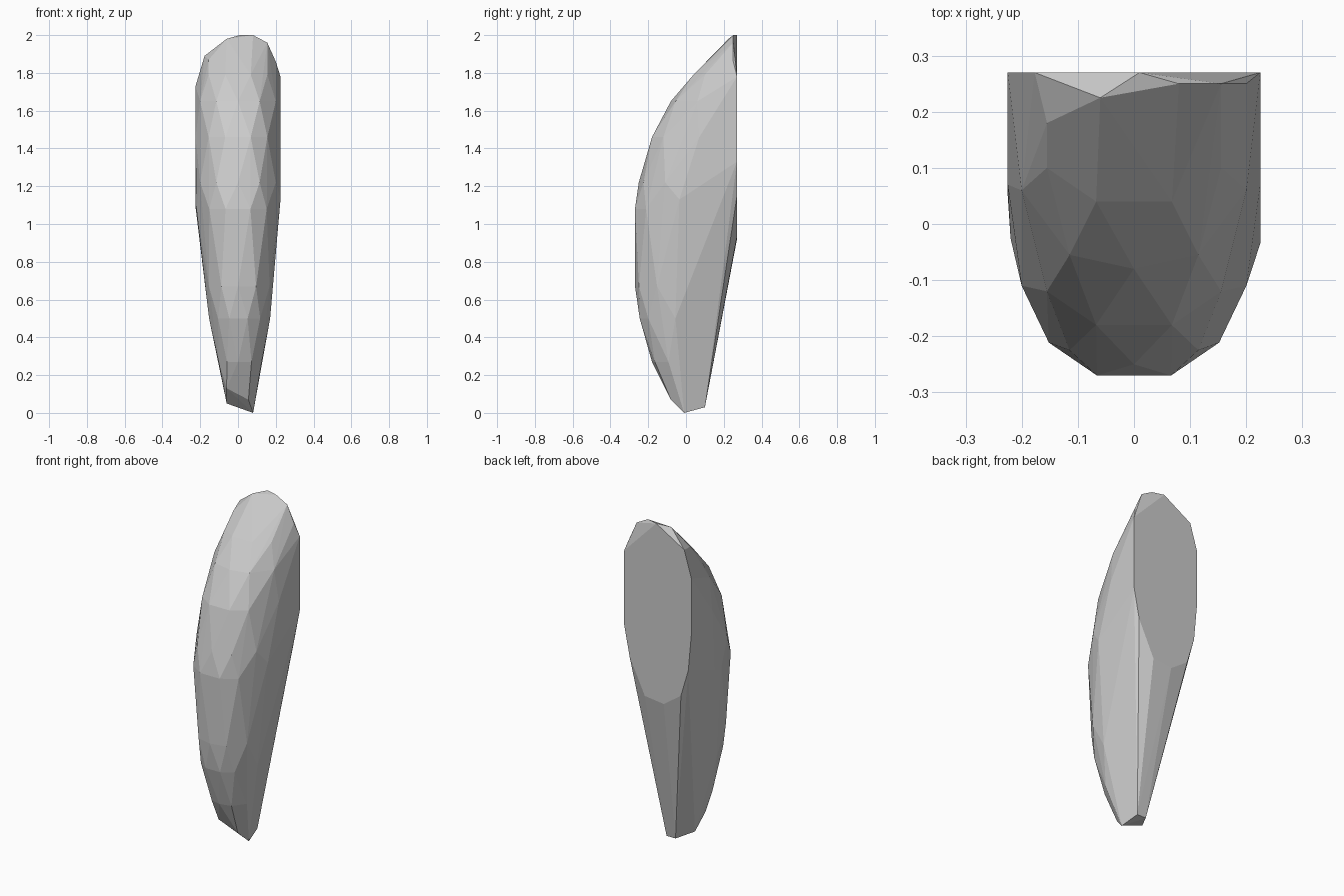
import bpy, bmesh

BACK = 0.27  # plane of the flat cut at the back

# front profile: height, foremost y, half width to the left and right
levels = [
    (0.27, -0.18, 0.115, 0.14), (0.50, -0.245, 0.153, 0.17),
    (0.67, -0.27, 0.173, 0.188), (1.08, -0.27, 0.22, 0.22),
    (1.22, -0.25, 0.225, 0.225), (1.46, -0.18, 0.225, 0.225),
    (1.65, -0.08, 0.225, 0.225), (1.79, 0.04, 0.225, 0.225),
]
# rounded cross-section: share of half width, setback from the foremost y;
# neighbouring levels alternate so the facets become staggered
arches = [
    [(0.0, 0.0), (0.51, 0.025), (0.89, 0.14)],
    [(0.30, 0.0), (0.69, 0.06), (1.0, 0.25)],
]

points = []
for i, (z, y, left, right) in enumerate(levels):
    for share, setback in arches[i % 2]:
        for w in (-left, right):
            back = y + setback * abs(w) / 0.225
            if back < BACK:
                points.append((w * share, back, z))

# outline of the flat back cut (x, z)
cut = [(0.01, 2.0), (-0.177, 1.89), (-0.225, 1.73), (-0.225, 1.39),
       (-0.204, 1.165), (-0.155, 1.0), (-0.04, 0.92), (0.087, 0.935),
       (0.19, 1.15), (0.225, 1.33), (0.225, 1.78)]
points += [(x, BACK, z) for x, z in cut]

# rounded crown, widest side corners and small foot
points += [(0.08, 0.25, 2.0), (0.155, 0.25, 1.96), (0.2, 0.25, 1.86),
           (-0.06, 0.225, 1.98), (-0.155, 0.18, 1.87),
           (0.225, -0.035, 1.13), (-0.225, 0.05, 1.09),
           (0.08, -0.01, 0.0), (0.055, -0.08, 0.07), (-0.06, -0.1, 0.13),
           (-0.06, 0.0, 0.05), (0.06, 0.1, 0.03), (0.0, 0.1, 0.03)]

# wrap the points in a faceted convex shell
bm = bmesh.new()
for p in points:
    bm.verts.new(p)
res = bmesh.ops.convex_hull(bm, input=bm.verts[:])
junk = {g for k in ("geom_interior", "geom_unused") for g in res[k]
        if isinstance(g, bmesh.types.BMVert)}
bmesh.ops.delete(bm, geom=list(junk), context='VERTS')
bmesh.ops.dissolve_limit(bm, angle_limit=0.02, verts=bm.verts[:], edges=bm.edges[:])
bmesh.ops.recalc_face_normals(bm, faces=bm.faces[:])

mesh = bpy.data.meshes.new("standing_stone")
bm.to_mesh(mesh)
bm.free()
stone = bpy.data.objects.new("standing_stone", mesh)
bpy.context.collection.objects.link(stone)
